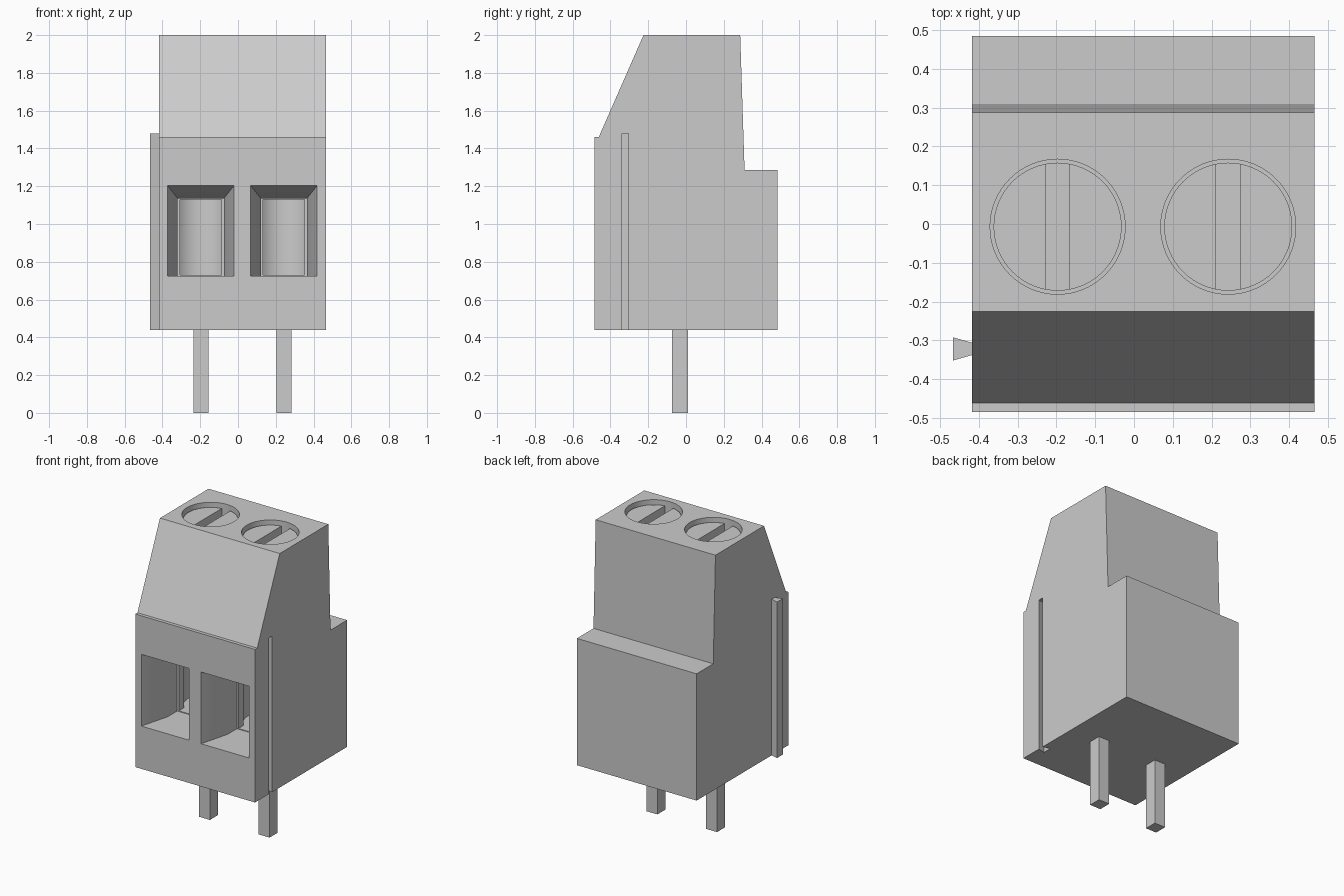
import bpy, bmesh
from mathutils import Matrix, Vector

default = bpy.data.objects.get("Cube")
if default:
    bpy.data.objects.remove(default, do_unlink=True)

grey = bpy.data.materials.new("light_grey")
grey.use_nodes = True
COLOUR = (0.6, 0.6, 0.6, 1)
grey.diffuse_color = COLOUR
grey.node_tree.nodes["Principled BSDF"].inputs["Base Color"].default_value = COLOUR

POLES = {"right": -0.197, "left": 0.243}
SCREW_Y = -0.007
X0, X1 = -0.418, 0.465
BASE = 0.44


def finish(name, bm):
    bmesh.ops.recalc_face_normals(bm, faces=bm.faces)
    mesh = bpy.data.meshes.new(name)
    bm.to_mesh(mesh)
    bm.free()
    obj = bpy.data.objects.new(name, mesh)
    bpy.context.collection.objects.link(obj)
    mesh.materials.append(grey)
    return obj


def loft(name, rings):
    """Closed solid through matching rings of points."""
    bm = bmesh.new()
    loops = [[bm.verts.new(p) for p in ring] for ring in rings]
    for a, b in zip(loops, loops[1:]):
        n = len(a)
        for i in range(n):
            j = (i + 1) % n
            bm.faces.new((a[i], a[j], b[j], b[i]))
    bm.faces.new(loops[0])
    bm.faces.new(loops[-1])
    return finish(name, bm)


def box(name, lo, hi):
    (x0, y0, z0), (x1, y1, z1) = lo, hi
    return loft(name, [[(x0, y0, z), (x1, y0, z), (x1, y1, z), (x0, y1, z)] for z in (z0, z1)])


def cylinder(name, x, radius, z0, z1):
    bm = bmesh.new()
    bmesh.ops.create_cone(bm, cap_ends=True, segments=64, radius1=radius, radius2=radius,
                          depth=z1 - z0,
                          matrix=Matrix.Translation(Vector((x, SCREW_Y, (z0 + z1) / 2))))
    return finish(name, bm)


def dovetail(name, x_neck, x_wide, z0, z1):
    y, neck, wide = -0.322, 0.016, 0.03
    return loft(name, [[(x_neck, y - neck, z), (x_neck, y + neck, z),
                        (x_wide, y + wide, z), (x_wide, y - wide, z)] for z in (z0, z1)])


def cut(obj, cutter):
    mod = obj.modifiers.new("cut", "BOOLEAN")
    mod.operation, mod.solver, mod.object = "DIFFERENCE", "EXACT", cutter
    bpy.context.view_layer.objects.active = obj
    bpy.ops.object.modifier_apply(modifier=mod.name)
    bpy.data.objects.remove(cutter, do_unlink=True)


def smooth(obj):
    bpy.ops.object.select_all(action="DESELECT")
    obj.select_set(True)
    bpy.context.view_layer.objects.active = obj
    bpy.ops.object.shade_smooth_by_angle(angle=0.5)


# Housing: side profile carried across the width
profile = [(-0.485, BASE), (0.485, BASE), (0.485, 1.285), (0.31, 1.285),
           (0.287, 2.0), (-0.225, 2.0), (-0.462, 1.46), (-0.485, 1.46)]
housing = loft("housing", [[(x, y, z) for y, z in profile] for x in (X0, X1)])

# Wire entry: depth, half width, floor, ceiling
entry = [(-0.6, 0.176, 0.725, 1.203), (-0.485, 0.176, 0.725, 1.203),
         (-0.285, 0.122, 0.725, 1.135), (-0.185, 0.122, 0.725, 1.135),
         (-0.185, 0.11, 0.73, 1.13), (0.0, 0.11, 0.73, 1.13)]

for side, x in POLES.items():
    cut(housing, loft("entry_cutter", [[(x - w, y, lo), (x + w, y, lo), (x + w, y, hi), (x - w, y, hi)]
                                       for y, w, lo, hi in entry]))
    # Rounded chamber behind the entry, and the screw well above
    cut(housing, cylinder("chamber_cutter", x, 0.165, 0.73, 1.13))
    cut(housing, cylinder("well_cutter", x, 0.174, 1.88, 2.1))

    # Slotted screw head
    screw = cylinder(side + "_screw", x, 0.165, 1.88, 1.97)
    cut(screw, box("slot_cutter", (x - 0.031, -0.3, 1.91), (x + 0.031, 0.3, 2.1)))
    smooth(screw)

    # Solder pin
    px = x + 0.001
    box(side + "_pin", (px - 0.04, -0.073, 0), (px + 0.04, 0.01, BASE + 0.02))

# Interlocking groove and tongue on the sides
cut(housing, dovetail("groove_cutter", X1 + 0.001, X1 - 0.049, BASE - 0.1, 1.48))
dovetail("side_tongue", X0, X0 - 0.049, BASE, 1.48)
smooth(housing)
